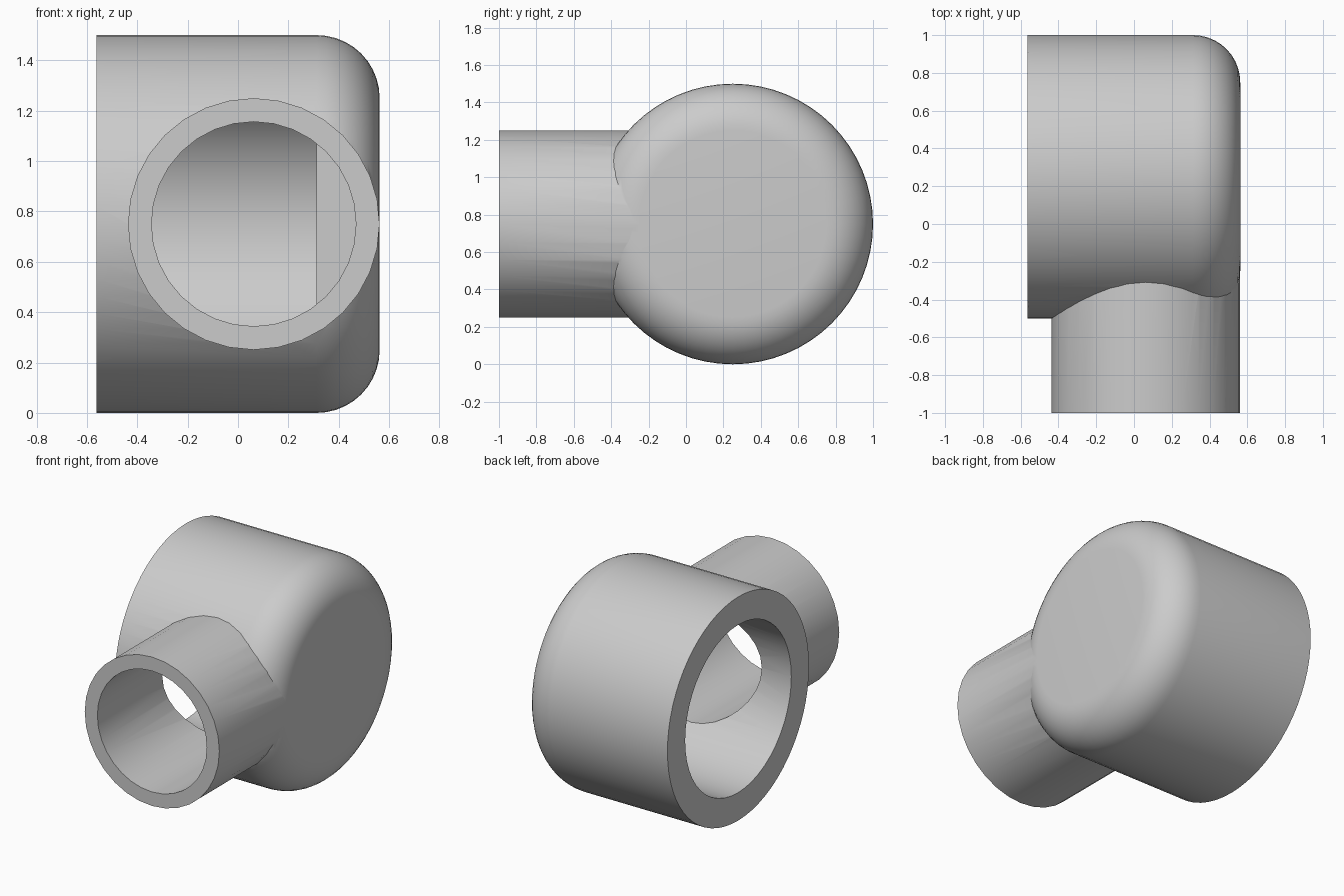
import bpy, bmesh, math
from mathutils import Matrix

cube = bpy.data.objects.get("Cube")
if cube:
    bpy.data.objects.remove(cube)

GREY = (0.6, 0.6, 0.6, 1)
grey = bpy.data.materials.new("plain grey")
grey.use_nodes = True
grey.diffuse_color = GREY
grey.node_tree.nodes["Principled BSDF"].inputs["Base Color"].default_value = GREY

AXIS_Y, AXIS_Z = 0.25, 0.75
END = 0.5625
PIPE_X = 0.0625


def add_object(name, bm):
    bmesh.ops.recalc_face_normals(bm, faces=bm.faces)
    mesh = bpy.data.meshes.new(name)
    bm.to_mesh(mesh)
    bm.free()
    mesh.materials.append(grey)
    obj = bpy.data.objects.new(name, mesh)
    bpy.context.collection.objects.link(obj)
    return obj


def lathe(name, profile, sides, turn):
    """Solid of revolution from (radius, height) pairs, capped at both ends."""
    bm = bmesh.new()
    rings = []
    for r, h in profile:
        ring = []
        for i in range(sides):
            a = math.tau * i / sides
            ring.append(bm.verts.new((r * math.cos(a), r * math.sin(a), h)))
        rings.append(ring)
    for low, high in zip(rings, rings[1:]):
        for i in range(sides):
            j = (i + 1) % sides
            bm.faces.new((low[i], low[j], high[j], high[i]))
    bm.faces.new(rings[0])
    bm.faces.new(rings[-1])
    bm.transform(turn)
    return add_object(name, bm)


def combine(target, other, operation):
    mod = target.modifiers.new(operation.lower(), 'BOOLEAN')
    mod.object, mod.operation, mod.solver = other, operation, 'EXACT'
    bpy.context.view_layer.objects.active = target
    bpy.ops.object.modifier_apply(modifier=mod.name)
    bpy.data.objects.remove(other)


along_x = Matrix.Translation((0, AXIS_Y, AXIS_Z)) @ Matrix.Rotation(math.pi / 2, 4, 'Y')
along_y = Matrix.Translation((PIPE_X, AXIS_Y, AXIS_Z)) @ Matrix.Rotation(math.pi / 2, 4, 'X')

# Main barrel with a rounded closed end
fillet = 0.25
profile = [(0.75, -END)]
for i in range(11):
    a = math.pi / 2 * i / 10
    profile.append((0.75 - fillet + fillet * math.cos(a), END - fillet + fillet * math.sin(a)))
body = lathe("elbow_fitting", profile, 64, along_x)

# Side pipe, then the two bores that meet inside
combine(body, lathe("side_pipe", [(0.4995, 0), (0.4995, 1.25)], 32, along_y), 'UNION')
combine(body, lathe("barrel_bore", [(0.5625, -0.7), (0.5625, 0.3125)], 48, along_x), 'DIFFERENCE')
combine(body, lathe("pipe_bore", [(0.406, 0), (0.406, 1.4)], 32, along_y), 'DIFFERENCE')

bpy.ops.object.select_all(action='DESELECT')
body.select_set(True)
bpy.context.view_layer.objects.active = body
bpy.ops.object.shade_smooth_by_angle(angle=math.radians(30))
